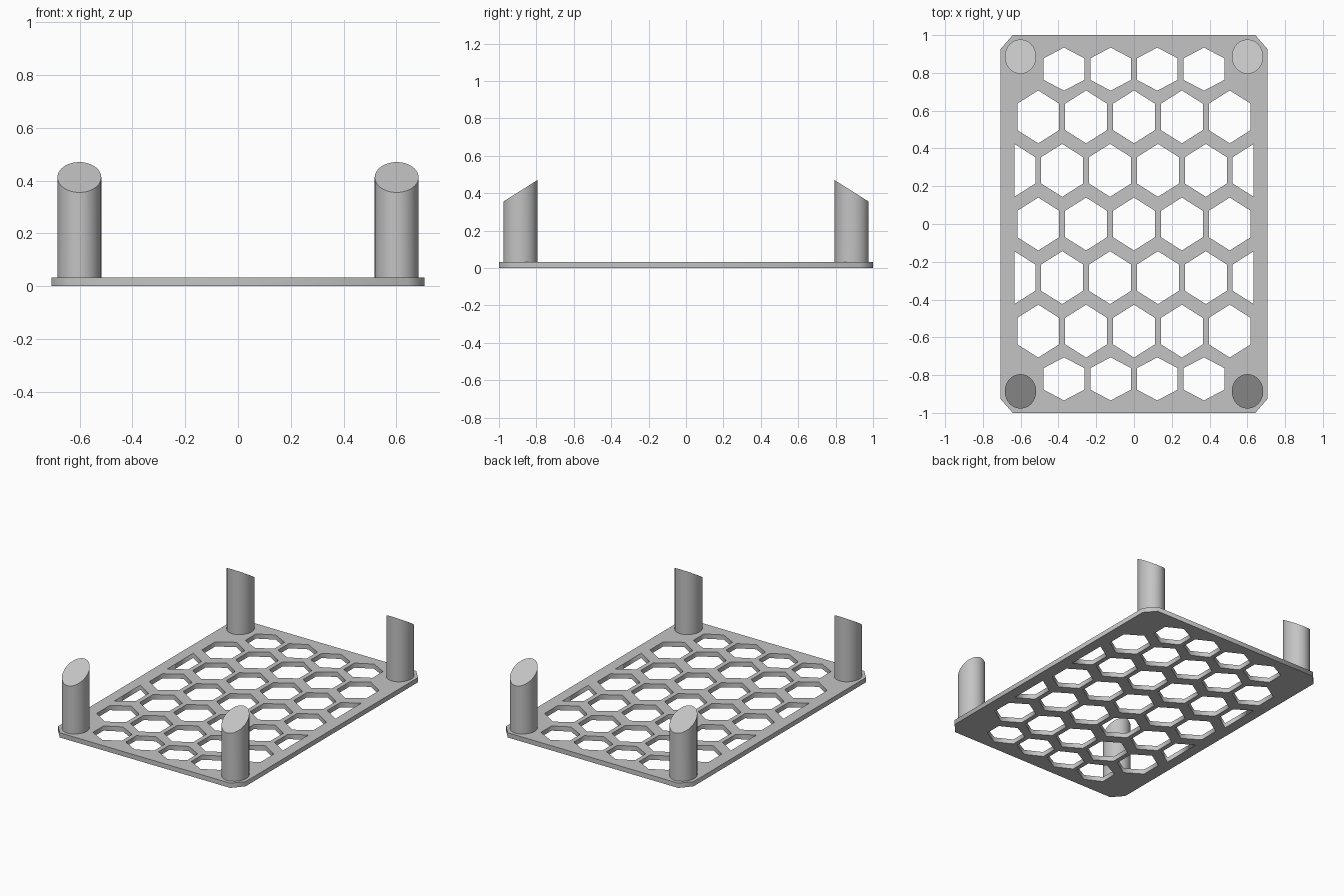
import bpy
import bmesh
import math

cube = bpy.data.objects.get("Cube")
if cube:
    bpy.data.objects.remove(cube)

HALF_X, HALF_Y, THICK = 0.706, 1.0, 0.032
CHAMFER_X, CHAMFER_Y = 0.064, 0.073
POST_X, POST_Y, POST_RX, POST_RY = 0.601, 0.886, 0.083, 0.091
POST_LOW, POST_HIGH = 0.355, 0.47
HOLE_LIMIT = 0.636

grey = bpy.data.materials.new("light grey")
grey.use_nodes = True
colour = (0.55, 0.55, 0.55, 1)
grey.diffuse_color = colour
grey.node_tree.nodes["Principled BSDF"].inputs["Base Color"].default_value = colour


def add_outline(curve, points):
    spline = curve.splines.new("POLY")
    spline.points.add(len(points) - 1)
    for point, (x, y) in zip(spline.points, points):
        point.co = (x, y, 0, 1)
    spline.use_cyclic_u = True


def hexagon(cx, cy, half_w, half_h):
    """Pointed-top hexagon, clipped to half where it reaches the rim."""
    shape = [(0, 1), (1, 0.5), (1, -0.5), (0, -1), (-1, -0.5), (-1, 0.5)]
    points = [(cx + u * half_w, cy + v * half_h) for u, v in shape]
    return [p for p in points if abs(p[0]) <= HOLE_LIMIT]


# Chamfered plate with rows of hexagonal holes
curve = bpy.data.curves.new("perforated_plate", "CURVE")
curve.dimensions = "2D"
curve.fill_mode = "BOTH"
curve.extrude = THICK / 2
ix, iy = HALF_X - CHAMFER_X, HALF_Y - CHAMFER_Y
add_outline(curve, [(ix, -HALF_Y), (HALF_X, -iy), (HALF_X, iy), (ix, HALF_Y),
                    (-ix, HALF_Y), (-HALF_X, iy), (-HALF_X, -iy), (-ix, -HALF_Y)])

# Each row: y, hole count, pitch, half width, half height
rows = [(0, 5, 0.2535, 0.111, 0.14)]
for side in (-1, 1):
    rows += [(side * 0.284, 6, 0.2535, 0.111, 0.14),
             (side * 0.567, 5, 0.2535, 0.111, 0.14),
             (side * 0.82, 4, 0.247, 0.108, 0.114)]
for y, count, pitch, half_w, half_h in rows:
    for i in range(count):
        add_outline(curve, hexagon((i - (count - 1) / 2) * pitch, y, half_w, half_h))

plate = bpy.data.objects.new("perforated_plate", curve)
plate.location.z = THICK / 2
bpy.context.collection.objects.link(plate)
curve.materials.append(grey)
bpy.ops.object.select_all(action="DESELECT")
plate.select_set(True)
bpy.context.view_layer.objects.active = plate
bpy.ops.object.convert(target="MESH")


# Oval corner posts with tops sloping down toward the outer ends
def add_post(name, sx, sy):
    bm = bmesh.new()
    bmesh.ops.create_cone(bm, cap_ends=True, segments=48, radius1=1, radius2=1, depth=2)
    for v in bm.verts:
        slope = (1 - v.co.y * sy) / 2
        top = POST_LOW + (POST_HIGH - POST_LOW) * slope
        v.co = (v.co.x * POST_RX, v.co.y * POST_RY, top if v.co.z > 0 else 0)
    mesh = bpy.data.meshes.new(name)
    bm.to_mesh(mesh)
    bm.free()
    mesh.materials.append(grey)
    post = bpy.data.objects.new(name, mesh)
    post.location = (sx * POST_X, sy * POST_Y, 0)
    bpy.context.collection.objects.link(post)
    bpy.ops.object.select_all(action="DESELECT")
    post.select_set(True)
    bpy.context.view_layer.objects.active = post
    bpy.ops.object.shade_smooth_by_angle(angle=math.radians(30))


for sx, x_name in ((-1, "right"), (1, "left")):
    for sy, y_name in ((-1, "front"), (1, "back")):
        add_post(f"{y_name}_{x_name}_post", sx, sy)
